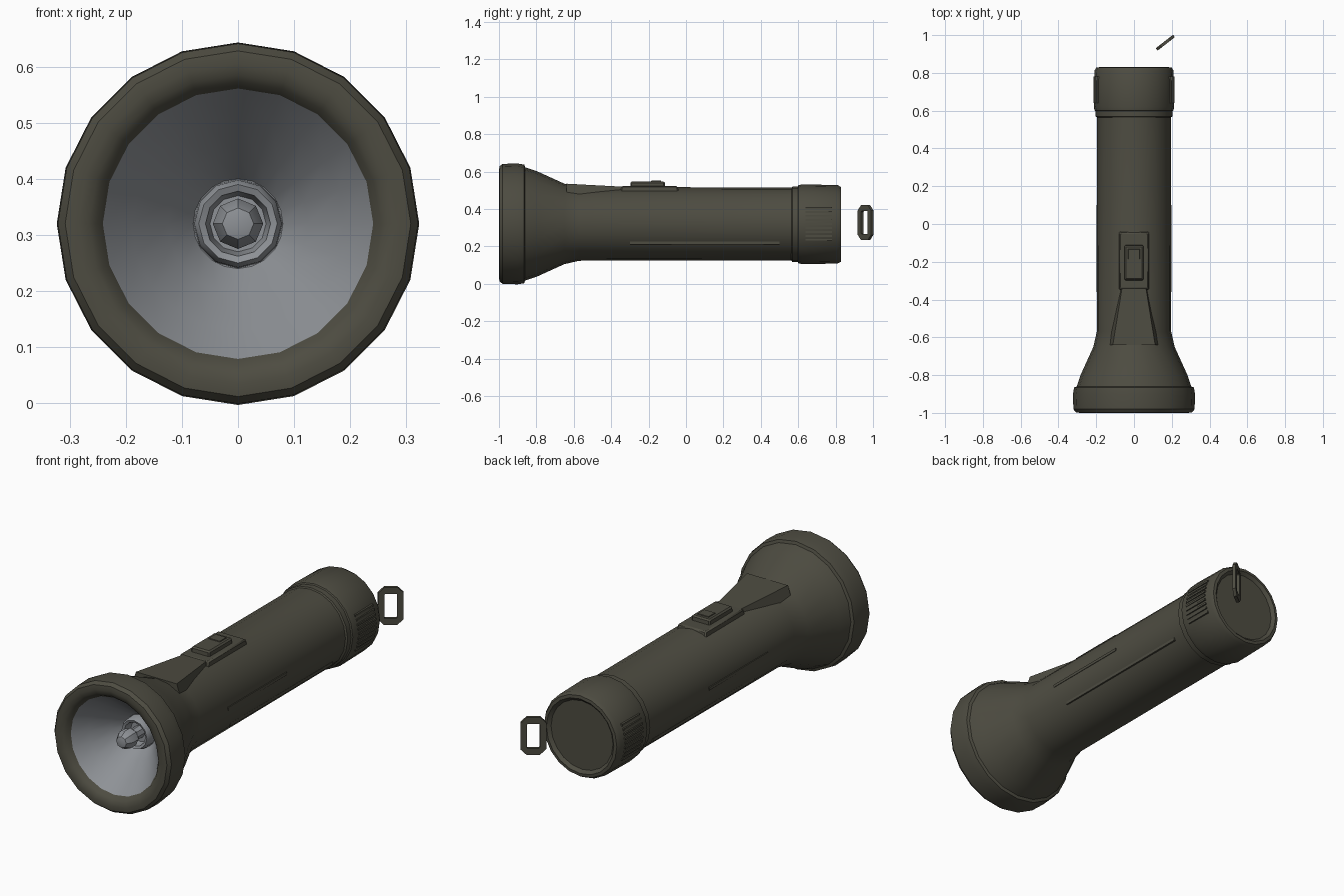
import bpy, bmesh, math
from mathutils import Matrix, Vector

if "Cube" in bpy.data.objects:
    bpy.data.objects.remove(bpy.data.objects["Cube"])

AXIS_Z = 0.32


def material(name, color):
    m = bpy.data.materials.new(name)
    m.use_nodes = True
    m.diffuse_color = (*color, 1)
    bsdf = m.node_tree.nodes["Principled BSDF"]
    bsdf.inputs["Base Color"].default_value = (*color, 1)
    bsdf.inputs["Roughness"].default_value = 0.7
    return m


OLIVE = material("olive plastic", (0.075, 0.072, 0.053))
SILVER = material("silver reflector", (0.27, 0.285, 0.305))


def finish(name, bm, mat, smooth=True):
    mesh = bpy.data.meshes.new(name)
    bm.to_mesh(mesh)
    bm.free()
    ob = bpy.data.objects.new(name, mesh)
    bpy.context.collection.objects.link(ob)
    mesh.materials.append(mat)
    if smooth:
        bpy.ops.object.select_all(action="DESELECT")
        ob.select_set(True)
        bpy.context.view_layer.objects.active = ob
        bpy.ops.object.shade_smooth_by_angle(angle=math.radians(32))
    return ob


def lathe(name, profile, mat, sides=20, z=AXIS_Z):
    """Spin (y, radius) points about the long axis."""
    bm = bmesh.new()
    rings = []
    for y, r in profile:
        ring = []
        for j in range(sides):
            a = math.tau * j / sides
            ring.append(bm.verts.new((r * math.sin(a), y, z + r * math.cos(a))))
        rings.append(ring)
    for p, q in zip(rings, rings[1:]):
        for j in range(sides):
            k = (j + 1) % sides
            bm.faces.new((p[j], q[j], q[k], p[k]))
    bmesh.ops.remove_doubles(bm, verts=bm.verts, dist=1e-5)
    return finish(name, bm, mat)


def block(name, low, high, taper=1.0, bevel=0.0):
    """Box between two corners, its top face scaled by taper."""
    low, high = Vector(low), Vector(high)
    bm = bmesh.new()
    bmesh.ops.create_cube(bm, size=1)
    for v in bm.verts:
        if v.co.z > 0:
            v.co.x *= taper
            v.co.y *= taper
        v.co = (low + high) / 2 + v.co * (high - low)
    if bevel:
        bmesh.ops.bevel(bm, geom=bm.edges[:], offset=bevel, segments=1, affect="EDGES")
    return finish(name, bm, OLIVE)


# Barrel, flared head and rolled front rim
lathe("barrel_and_head", [
    (0.60, 0.195), (-0.57, 0.197), (-0.65, 0.215), (-0.80, 0.283), (-0.86, 0.303),
    (-0.865, 0.317), (-0.90, 0.323), (-0.98, 0.321), (-0.997, 0.308),
    (-1.0, 0.285), (-0.993, 0.265), (-0.985, 0.253), (-0.965, 0.240)], OLIVE)

# Screw-on tail cap with a dished end
lathe("tail_cap", [
    (0.815, 0), (0.815, 0.17), (0.83, 0.185), (0.828, 0.20), (0.81, 0.21),
    (0.62, 0.213), (0.602, 0.209), (0.598, 0.203), (0.57, 0.203), (0.56, 0.19)],
    OLIVE, z=AXIS_Z - 0.002)

# Reflector cone, bulb collar and bulb
lathe("reflector", [(-0.967, 0.241), (-0.90, 0.19), (-0.82, 0.125), (-0.76, 0.08),
                    (-0.75, 0.0)], SILVER)
lathe("bulb_collar", [(-0.75, 0.08), (-0.80, 0.078), (-0.815, 0.07), (-0.81, 0.058),
                      (-0.77, 0.05), (-0.77, 0)], SILVER, sides=12)
lathe("bulb", [(-0.76, 0.03), (-0.82, 0.028), (-0.845, 0.045), (-0.885, 0.045),
               (-0.915, 0.028), (-0.922, 0)], SILVER, sides=8)

# Switch housing, its ramp into the head, and the sliding button
block("switch_housing", (-0.085, -0.36, 0.46), (0.085, -0.03, 0.522), 0.9, 0.006)
block("switch_button", (-0.052, -0.30, 0.50), (0.052, -0.11, 0.547), 0.96, 0.007)
block("button_ridge", (-0.035, -0.19, 0.53), (0.035, -0.13, 0.551), 0.85)
bm = bmesh.new()
ends = []
for y, half, top in ((-0.32, 0.075, 0.518), (-0.64, 0.14, 0.535)):
    ends.append([bm.verts.new(c) for c in (
        (-half, y, 0.45), (half, y, 0.45), (half * 0.8, y, top), (-half * 0.8, y, top))])
bm.faces.new(ends[0])
bm.faces.new(ends[1])
for i in range(4):
    j = (i + 1) % 4
    bm.faces.new((ends[0][i], ends[0][j], ends[1][j], ends[1][i]))
bmesh.ops.recalc_face_normals(bm, faces=bm.faces)
finish("switch_ramp", bm, OLIVE)

# Lengthwise ridges on the barrel and grip ribs on the cap, on both sides
for side, label in ((-1, "right"), (1, "left")):
    for n, (angle, y0, y1) in enumerate(((122, -0.30, 0.50), (88, -0.36, 0.10))):
        a = math.radians(angle)
        r = 0.193
        x, z = side * r * math.sin(a), AXIS_Z + r * math.cos(a)
        block(f"{label}_barrel_ridge_{n}", (x - 0.006, y0, z - 0.007),
              (x + 0.006, y1, z + 0.007))
    for n in range(9):
        a = math.radians(66 + 6 * n)
        r = 0.209
        x, z = side * r * math.sin(a), AXIS_Z + r * math.cos(a)
        block(f"{label}_grip_rib_{n}", (x - 0.006, 0.64, z - 0.005),
              (x + 0.006, 0.78, z + 0.005))

# Hanging loop: a chamfered rectangular frame turned behind the cap
bm = bmesh.new()


def frame_ring(half_w, half_h, cut, depth):
    corners = []
    for sx, sz in ((1, 1), (-1, 1), (-1, -1), (1, -1)):
        a = (sx * half_w, sz * (half_h - cut))
        b = (sx * (half_w - cut), sz * half_h)
        corners += [a, b] if sx * sz > 0 else [b, a]
    return [bm.verts.new((u, depth, w)) for u, w in corners]


rings = [frame_ring(0.058, 0.093, 0.028, -0.008), frame_ring(0.058, 0.093, 0.028, 0.008),
         frame_ring(0.029, 0.061, 0.004, 0.008), frame_ring(0.029, 0.061, 0.004, -0.008)]
for i in range(4):
    p, q = rings[i], rings[(i + 1) % 4]
    for j in range(8):
        k = (j + 1) % 8
        bm.faces.new((p[j], p[k], q[k], q[j]))
bmesh.ops.recalc_face_normals(bm, faces=bm.faces)
bm.transform(Matrix.Translation((0.166, 0.96, 0.327)) @ Matrix.Rotation(math.radians(38), 4, "Z"))
finish("hanging_loop", bm, OLIVE)
